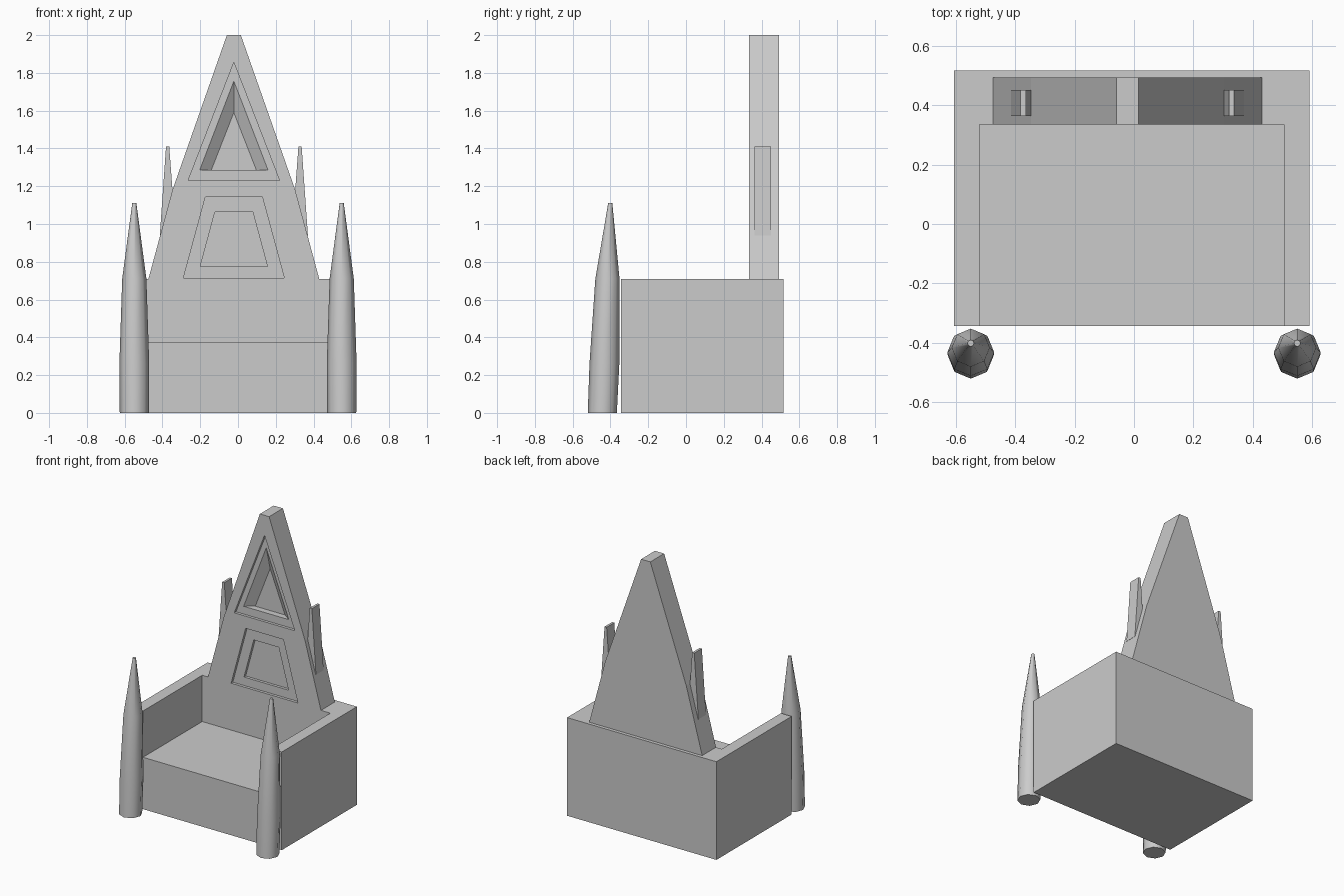
import bpy, bmesh, math

if "Cube" in bpy.data.objects:
    bpy.data.objects.remove(bpy.data.objects["Cube"])

CX = -0.022            # centre line of the backrest
BACK_Y = 0.334         # front plane of the backrest


def loft(name, rings):
    """Closed solid through rings with equal point counts."""
    bm = bmesh.new()
    vs = [[bm.verts.new(p) for p in r] for r in rings]
    n = len(rings[0])
    for a, b in zip(vs, vs[1:]):
        for i in range(n):
            j = (i + 1) % n
            bm.faces.new((a[i], a[j], b[j], b[i]))
    bm.faces.new(vs[0])
    bm.faces.new(vs[-1])
    bmesh.ops.recalc_face_normals(bm, faces=bm.faces)
    me = bpy.data.meshes.new(name)
    bm.to_mesh(me)
    bm.free()
    ob = bpy.data.objects.new(name, me)
    bpy.context.collection.objects.link(ob)
    return ob


def at_y(profile, y):
    return [(CX + x, y, z) for x, z in profile]


def prism(name, profile, y0, y1):
    return loft(name, [at_y(profile, y0), at_y(profile, y1)])


def box(name, x0, x1, y0, y1, z0, z1):
    p = [(x0, y0), (x1, y0), (x1, y1), (x0, y1)]
    return loft(name, [[(x, y, z) for x, y in p] for z in (z0, z1)])


def cut(target, cutter):
    bpy.context.view_layer.objects.active = target
    m = target.modifiers.new("cut", 'BOOLEAN')
    m.operation = 'DIFFERENCE'
    m.solver = 'EXACT'
    m.object = cutter
    bpy.ops.object.modifier_apply(modifier=m.name)
    bpy.data.objects.remove(cutter, do_unlink=True)


def trapezoid(bottom, top, z0, z1):
    return [(-bottom, z0), (bottom, z0), (top, z1), (-top, z1)]


# Seat block with the sitting space cut out
seat = box("seat_base", -0.605, 0.59, -0.343, 0.5165, 0, 0.71)
cut(seat, box("seat_cutter", -0.52, 0.505, -0.6, BACK_Y, 0.375, 0.9))

# Tall tapering backrest
half = [(0.452, 0.71), (0.325, 1.18), (0.037, 2.0)]
back = prism("backrest", half + [(-x, z) for x, z in reversed(half)], BACK_Y, 0.492)

# Stepped trapezoid panel recess
cut(back, prism("panel_outer_cutter", trapezoid(0.267, 0.151, 0.714, 1.142), 0.2, BACK_Y + 0.02))
cut(back, prism("panel_inner_cutter", trapezoid(0.178, 0.1, 0.775, 1.064), 0.2, BACK_Y + 0.04))

# Triangular recess with a sloped inner pocket
cut(back, prism("triangle_cutter", [(-0.242, 1.23), (0.242, 1.23), (0, 1.855)], 0.2, BACK_Y + 0.02))
cut(back, loft("pocket_cutter", [
    at_y([(-0.182, 1.286), (0.182, 1.286), (0, 1.76)], BACK_Y + 0.019),
    at_y([(-0.119, 1.286), (0.119, 1.286), (0, 1.59)], BACK_Y + 0.065)]))

# Small fins on the backrest edges
for side, s in (("left", -1), ("right", 1)):
    fin = [(0.342, 1.41), (0.359, 1.41), (0.392, 0.94), (0.30, 0.94), (0.325, 1.18)]
    prism("fin_" + side, [(s * x, z) for x, z in fin], 0.363, 0.45)

# Eight-sided tapering front posts, leaning slightly back
for side, s in (("left", -1), ("right", 1)):
    rings = []
    for z, cy, r in ((0, -0.443, 0.077), (0.26, -0.432, 0.079),
                     (0.71, -0.416, 0.064), (1.11, -0.401, 0.011)):
        rings.append([(s * 0.549 + r * math.cos(k * math.pi / 4),
                       cy + r * math.sin(k * math.pi / 4), z) for k in range(8)])
    post = loft("front_post_" + side, rings)
    bpy.ops.object.select_all(action='DESELECT')
    post.select_set(True)
    bpy.context.view_layer.objects.active = post
    bpy.ops.object.shade_smooth_by_angle(angle=math.radians(50))
